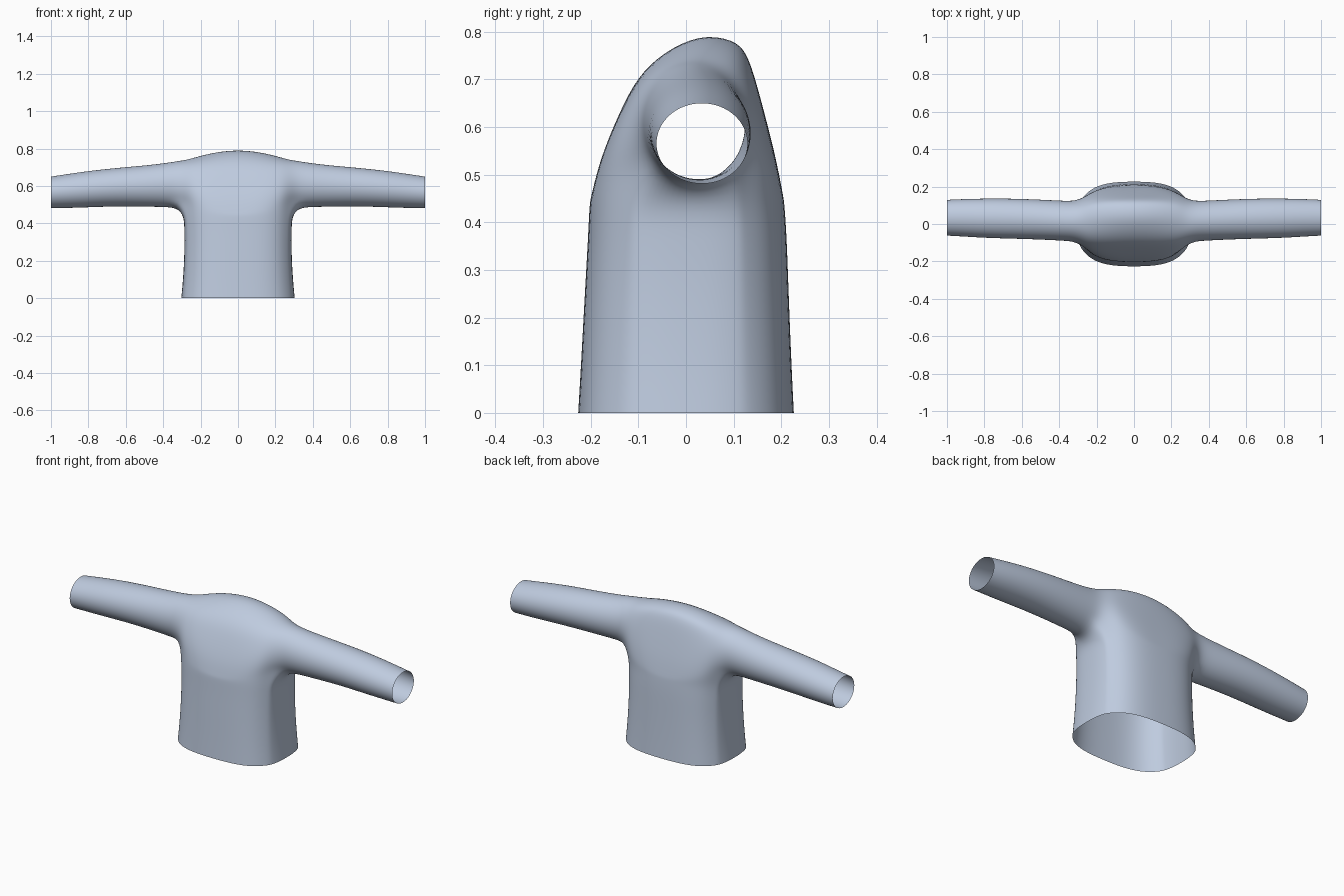
import bpy, bmesh, math

if "Cube" in bpy.data.objects:
    bpy.data.objects.remove(bpy.data.objects["Cube"])

N = 16                      # points around a sleeve
W, D = 0.30, 0.225          # hem half width and half depth

# Torso section over the shoulders at x = 0, front to back (y, z)
CENTRE = [(-.200, .45), (-.186, .51), (-.165, .57), (-.135, .64), (-.102, .705),
          (-.050, .757), (.030, .798), (.100, .786), (.128, .760), (.149, .69),
          (.170, .61), (.190, .53), (.205, .45)]
# Torso stations: x, weight towards the sleeve section in z
STATIONS = [(0, 0), (.09, .12), (.17, .38), (.235, .68), (.278, .88)]
# Sleeve rings: x, front y, back y, bottom z, top z
SLEEVE = [(.325, -.092, .122, .484, .732), (.40, -.088, .125, .488, .720),
          (.52, -.082, .131, .490, .707), (.66, -.078, .136, .491, .695),
          (.80, -.074, .136, .486, .680), (.92, -.066, .133, .482, .662),
          (1.0, -.062, .129, .481, .650)]
# Torso rows going down: z, half width, front depth, back depth
ROWS = [(.44, .290, .203, .207), (.37, .287, .206, .212), (.25, .286, .213, .216),
        (.10, .294, .221, .222), (0, .304, .227, .227)]


def rounded(t):
    """Rounded box outline: height 0..1 at position t."""
    return max(0, 1 - abs(t) ** 3) ** (1 / 3)


def ring(y0, y1, z0, z1):
    """Oval sleeve section, starting at the bottom and passing the front."""
    cy, cz, ry, rz = (y0 + y1) / 2, (z0 + z1) / 2, (y1 - y0) / 2, (z1 - z0) / 2
    return [(cy - 1.025 * ry * math.sin(k * math.tau / N),
             cz - 1.025 * rz * math.cos(k * math.tau / N)) for k in range(N)]


bm = bmesh.new()
root = ring(*SLEEVE[0][1:])

# Shoulder sections across the torso
sections = {}
order = [(-x, w) for x, w in STATIONS[:0:-1]] + STATIONS
for x, wz in order:
    wy = (1 - rounded(x / W)) / 0.6
    sections[x] = [bm.verts.new((x, y + (root[i + 2][0] - y) * wy,
                                 z + (root[i + 2][1] - z) * wz))
                   for i, (y, z) in enumerate(CENTRE)]

# Sleeves
roots = {}
for side in (-1, 1):
    rings = [[bm.verts.new((side * s[0], y, z)) for y, z in ring(*s[1:])]
             for s in SLEEVE]
    for a, b in zip(rings, rings[1:]):
        for k in range(N):
            bm.faces.new((a[k], a[k - 1], b[k - 1], b[k]))
    roots[side] = rings[0]

# Shoulder surface joining both sleeve roots
strips = [roots[-1][2:15]] + [sections[x] for x, _ in order] + [roots[1][2:15]]
for a, b in zip(strips, strips[1:]):
    for i in range(len(CENTRE) - 1):
        bm.faces.new((a[i], b[i], b[i + 1], a[i + 1]))

# Loop under the shoulders: front, right armpit, back, left armpit
xs = [x for x, _ in order]
ARC = (-.105, -.055, .01, .065, .11)
loop = [sections[x][0] for x in xs]
loop += [roots[1][k] for k in (2, 1, 0, 15, 14)]
loop += [sections[x][-1] for x in reversed(xs)]
loop += [roots[-1][k] for k in (14, 15, 0, 1, 2)]

# Torso rows down to the open hem
for z, w, df, db in ROWS:
    pts = [(x * w / W, -df * rounded(x / W)) for x in xs]
    pts += [(w * rounded(y / D), y) for y in ARC]
    pts += [(x * w / W, db * rounded(x / W)) for x in reversed(xs)]
    pts += [(-w * rounded(y / D), y) for y in reversed(ARC)]
    row = [bm.verts.new((x, y, z)) for x, y in pts]
    for i in range(len(row)):
        bm.faces.new((loop[i - 1], row[i - 1], row[i], loop[i]))
    loop = row

bmesh.ops.recalc_face_normals(bm, faces=bm.faces)
# Outward normals: the shoulder top must face up
bm.faces.ensure_lookup_table()
top = max(bm.faces, key=lambda f: f.calc_center_median().z)
top.normal_update()
if top.normal.z < 0:
    bmesh.ops.reverse_faces(bm, faces=bm.faces)
for f in bm.faces:
    f.smooth = True

mesh = bpy.data.meshes.new("sweater")
bm.to_mesh(mesh)
bm.free()
sweater = bpy.data.objects.new("sweater", mesh)
bpy.context.collection.objects.link(sweater)

fabric = bpy.data.materials.new("pale_blue_fabric")
fabric.diffuse_color = (0.52, 0.60, 0.74, 1)
fabric.use_nodes = True
fabric.node_tree.nodes["Principled BSDF"].inputs["Base Color"].default_value = fabric.diffuse_color
mesh.materials.append(fabric)

sub = sweater.modifiers.new("smooth_cloth", 'SUBSURF')
sub.levels = sub.render_levels = 2
